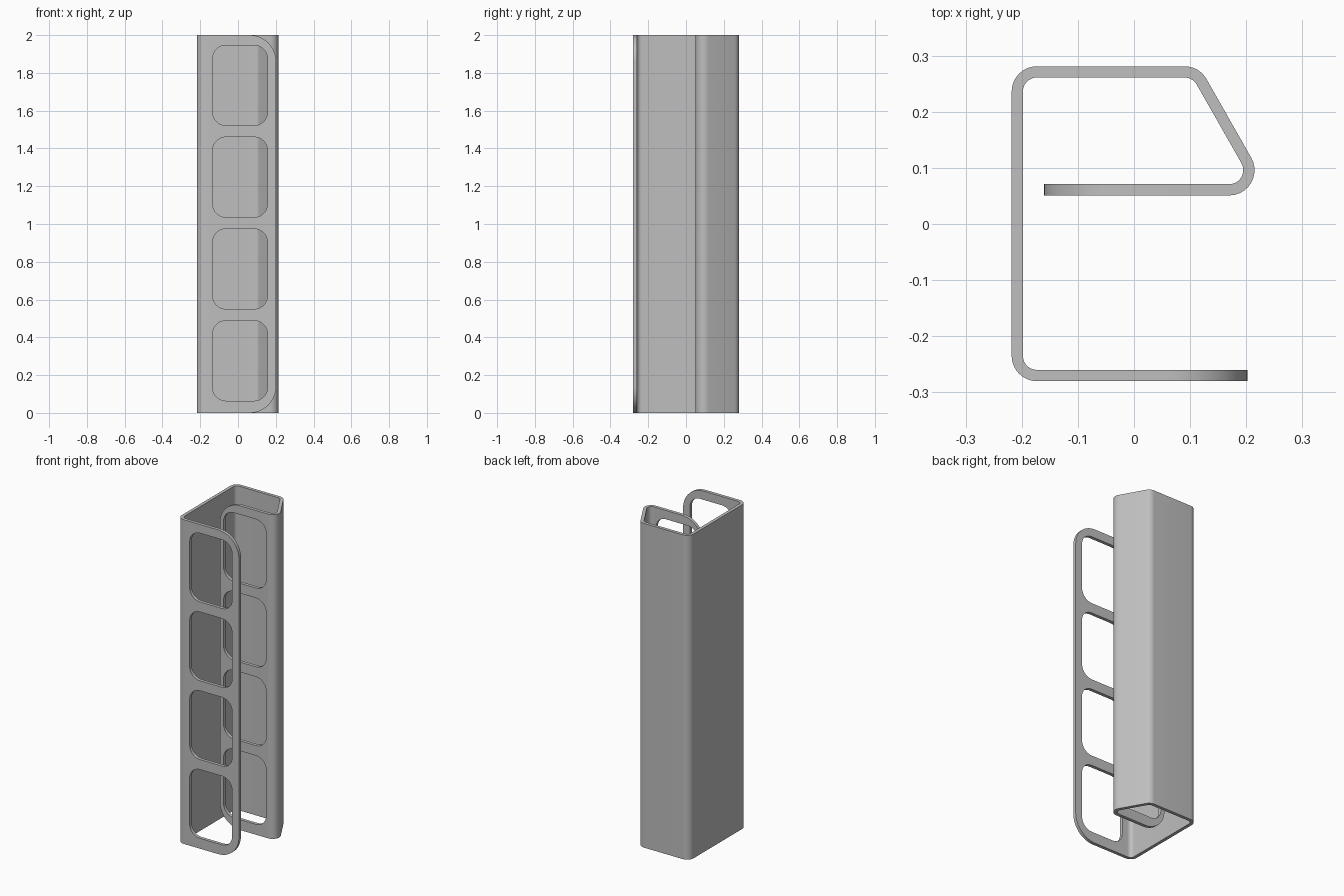
import bpy, bmesh, math
from mathutils import Vector

if "Cube" in bpy.data.objects:
    bpy.data.objects.remove(bpy.data.objects["Cube"], do_unlink=True)

HEIGHT, HALF_WALL = 2.0, 0.01

grey = bpy.data.materials.new("plain grey")
grey.use_nodes = True
colour = (0.52, 0.52, 0.52, 1)
grey.diffuse_color = colour
grey.node_tree.nodes["Principled BSDF"].inputs["Base Color"].default_value = colour


def fillet(points, radius, steps=10, closed=False):
    """Round the corners of a 2D path."""
    pts = [Vector(p) for p in points]
    out = []
    for i, p in enumerate(pts):
        if not closed and i in (0, len(pts) - 1):
            out.append(p)
            continue
        a = (pts[i - 1] - p).normalized()
        b = (pts[(i + 1) % len(pts)] - p).normalized()
        half = a.angle(b) / 2
        centre = p + (a + b).normalized() * radius / math.sin(half)
        run = radius / math.tan(half)
        start, end = p + a * run - centre, p + b * run - centre
        sweep = math.pi - 2 * half
        for k in range(steps + 1):
            t = k / steps
            arc = (start * math.sin((1 - t) * sweep) + end * math.sin(t * sweep)) / math.sin(sweep)
            out.append(centre + arc)
    return out


def thicken(path, half):
    """Turn an open path into a closed strip outline."""
    left, right = [], []
    for i, p in enumerate(path):
        d1 = (p - path[i - 1]).normalized() if i else None
        d2 = (path[i + 1] - p).normalized() if i < len(path) - 1 else None
        d1, d2 = d1 or d2, d2 or d1
        n = Vector((-d1.y - d2.y, d1.x + d2.x)).normalized()
        n *= half / n.dot(Vector((-d2.y, d2.x)))
        left.append(p + n)
        right.append(p - n)
    return left + right[::-1]


def prism(name, outline, to_3d, sweep):
    """Extrude a closed outline into a solid."""
    bm = bmesh.new()
    face = bm.faces.new([bm.verts.new(to_3d(p)) for p in outline])
    extruded = bmesh.ops.extrude_face_region(bm, geom=[face])
    bmesh.ops.translate(bm, vec=sweep, verts=[v for v in extruded["geom"]
                                              if isinstance(v, bmesh.types.BMVert)])
    bmesh.ops.recalc_face_normals(bm, faces=bm.faces)
    mesh = bpy.data.meshes.new(name)
    bm.to_mesh(mesh)
    bm.free()
    mesh.materials.append(grey)
    obj = bpy.data.objects.new(name, mesh)
    bpy.context.collection.objects.link(obj)
    return obj


# Folded sheet: front flange, side wall, back wall, slanted wall, inner flange
fold = [(0.202, -0.27), (-0.208, -0.27), (-0.208, 0.271),
        (0.1105, 0.271), (0.23, 0.061), (-0.16, 0.061)]
sheet = prism("folded_sheet", thicken(fillet(fold, 0.035), HALF_WALL),
              lambda p: (p.x, p.y, 0), (0, 0, HEIGHT))

cutters = []

# Four rounded windows through both flanges
for i in range(4):
    low = 0.064 + 0.486 * i
    high = low + 0.424
    window = fillet([(-0.134, low), (0.156, low), (0.156, high), (-0.134, high)],
                    0.07, closed=True)
    cutters.append(prism("window_cutter", window,
                         lambda p: (p.x, -0.4, p.y), (0, 0.53, 0)))


# Rounded free corners of the flanges
def corner_cutter(edge, inward, z, up, y, depth):
    r = 0.14
    far, over = edge - inward * 0.015, z + up * 0.1
    cx, cz = edge + inward * r, z - up * r
    arc = [Vector((cx - inward * r * math.cos(a), cz + up * r * math.sin(a)))
           for a in (math.pi / 2 * k / 14 for k in range(15))]
    outline = arc + [Vector((cx, over)), Vector((far, over)), Vector((far, cz))]
    cutters.append(prism("corner_cutter", outline,
                         lambda p: (p.x, y, p.y), (0, depth, 0)))


for z, up in ((0, -1), (HEIGHT, 1)):
    corner_cutter(0.202, -1, z, up, -0.4, 0.2)
    corner_cutter(-0.16, 1, z, up, 0.0, 0.12)

for cutter in cutters:
    cutter.hide_render = True
    mod = sheet.modifiers.new("cut", "BOOLEAN")
    mod.operation, mod.solver, mod.object = "DIFFERENCE", "EXACT", cutter

# Apply the cuts and remove the cutters
bpy.ops.object.select_all(action="DESELECT")
sheet.select_set(True)
bpy.context.view_layer.objects.active = sheet
for mod in list(sheet.modifiers):
    bpy.ops.object.modifier_apply(modifier=mod.name)
for cutter in cutters:
    bpy.data.objects.remove(cutter, do_unlink=True)
bpy.ops.object.shade_smooth_by_angle(angle=math.radians(30))
